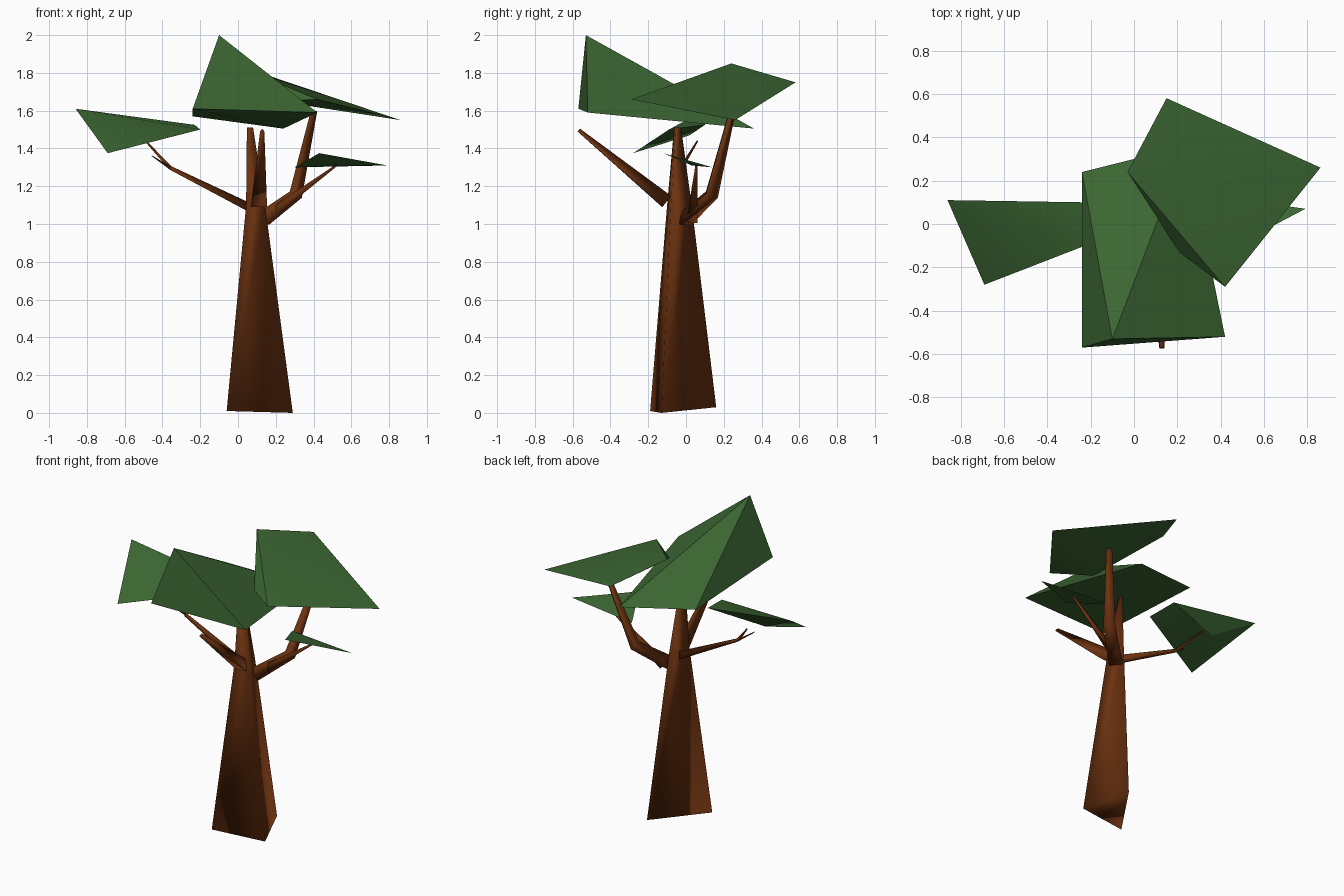
import bpy, bmesh, math
from mathutils import Vector

if "Cube" in bpy.data.objects:
    bpy.data.objects.remove(bpy.data.objects["Cube"])


def material(name, rgb):
    m = bpy.data.materials.new(name)
    m.diffuse_color = (*rgb, 1)
    m.use_nodes = True
    m.node_tree.nodes["Principled BSDF"].inputs["Base Color"].default_value = m.diffuse_color
    return m


BARK = material("bark_brown", (0.150, 0.032, 0.005))
LEAF = material("leaf_green", (0.045, 0.135, 0.033))


def finish(name, bm, mat, angle):
    bmesh.ops.recalc_face_normals(bm, faces=bm.faces)
    me = bpy.data.meshes.new(name)
    bm.to_mesh(me)
    bm.free()
    me.materials.append(mat)
    ob = bpy.data.objects.new(name, me)
    bpy.context.collection.objects.link(ob)
    bpy.ops.object.select_all(action='DESELECT')
    bpy.context.view_layer.objects.active = ob
    ob.select_set(True)
    bpy.ops.object.shade_smooth_by_angle(angle=math.radians(angle))
    return ob


def loft(name, rings, angle=130):
    """Skin a list of equal-sized rings and cap both ends."""
    bm = bmesh.new()
    vs = [[bm.verts.new(p) for p in r] for r in rings]
    n = len(vs[0])
    for r0, r1 in zip(vs, vs[1:]):
        for i in range(n):
            j = (i + 1) % n
            bm.faces.new((r0[i], r0[j], r1[j], r1[i]))
    bm.faces.new(vs[0][::-1])
    bm.faces.new(vs[-1])
    return finish(name, bm, BARK, angle)


def branch(name, path):
    """Three-sided tapering limb through (point, radius) pairs."""
    pts = [Vector(p) for p, r in path]
    rings = []
    for k, (p, r) in enumerate(path):
        d = (pts[min(k + 1, len(pts) - 1)] - pts[max(k - 1, 0)]).normalized()
        side = d.cross(Vector((0, 0, 1))).normalized()
        up = side.cross(d)
        rings.append([pts[k] + r * (math.cos(a) * up + math.sin(a) * side)
                      for a in (0, math.tau / 3, 2 * math.tau / 3)])
    return loft(name, rings)


def canopy(name, pts):
    """Faceted leaf clump wrapped around a few corner points."""
    bm = bmesh.new()
    for p in pts:
        bm.verts.new(p)
    out = bmesh.ops.convex_hull(bm, input=bm.verts[:])
    loose = [v for v in bm.verts if not v.link_faces]
    bmesh.ops.delete(bm, geom=loose, context='VERTS')
    return finish(name, bm, LEAF, 30)


# Trunk: three-sided, tapering to a thin leader
loft("trunk", [
    [(-0.06, -0.19, 0.01), (0.29, -0.13, 0.0), (0.175, 0.16, 0.03)],
    [(0.043, -0.10, 1.10), (0.143, -0.08, 1.10), (0.105, 0.03, 1.10)],
    [(0.047, -0.063, 1.51), (0.08, -0.055, 1.51), (0.07, -0.026, 1.51)],
])

# Limbs
branch("front_branch", [((0.11, -0.11, 1.11), 0.05), ((0.128, -0.57, 1.495), 0.013)])
branch("back_branch", [((0.13, -0.01, 1.02), 0.05), ((0.30, 0.13, 1.15), 0.042),
                       ((0.40, 0.245, 1.60), 0.02)])
branch("right_branch", [((0.14, 0.03, 1.02), 0.035), ((0.53, 0.055, 1.315), 0.006)])
branch("left_branch", [((0.06, -0.03, 1.08), 0.03), ((-0.36, -0.03, 1.295), 0.013),
                       ((-0.49, 0.06, 1.44), 0.005)])
branch("left_twig", [((-0.36, -0.03, 1.295), 0.009), ((-0.455, -0.07, 1.36), 0.003)])

# Leaf clumps
canopy("front_canopy", [(-0.24, -0.57, 1.61), (0.42, -0.52, 1.59), (0.24, 0.36, 1.505),
                        (-0.24, 0.24, 1.57), (-0.22, 0.12, 1.60), (-0.10, -0.53, 2.0)])
canopy("back_canopy", [(0.15, 0.58, 1.75), (0.86, 0.26, 1.55), (0.42, -0.29, 1.66),
                       (-0.03, 0.24, 1.85), (0.21, -0.13, 1.65)])
canopy("left_canopy", [(-0.86, 0.11, 1.61), (-0.69, -0.28, 1.375), (-0.20, -0.09, 1.50),
                       (-0.23, 0.10, 1.525), (-0.60, 0.02, 1.47)])
canopy("right_canopy", [(0.43, -0.12, 1.375), (0.79, 0.07, 1.31), (0.30, 0.14, 1.30),
                        (0.52, 0.03, 1.31)])
